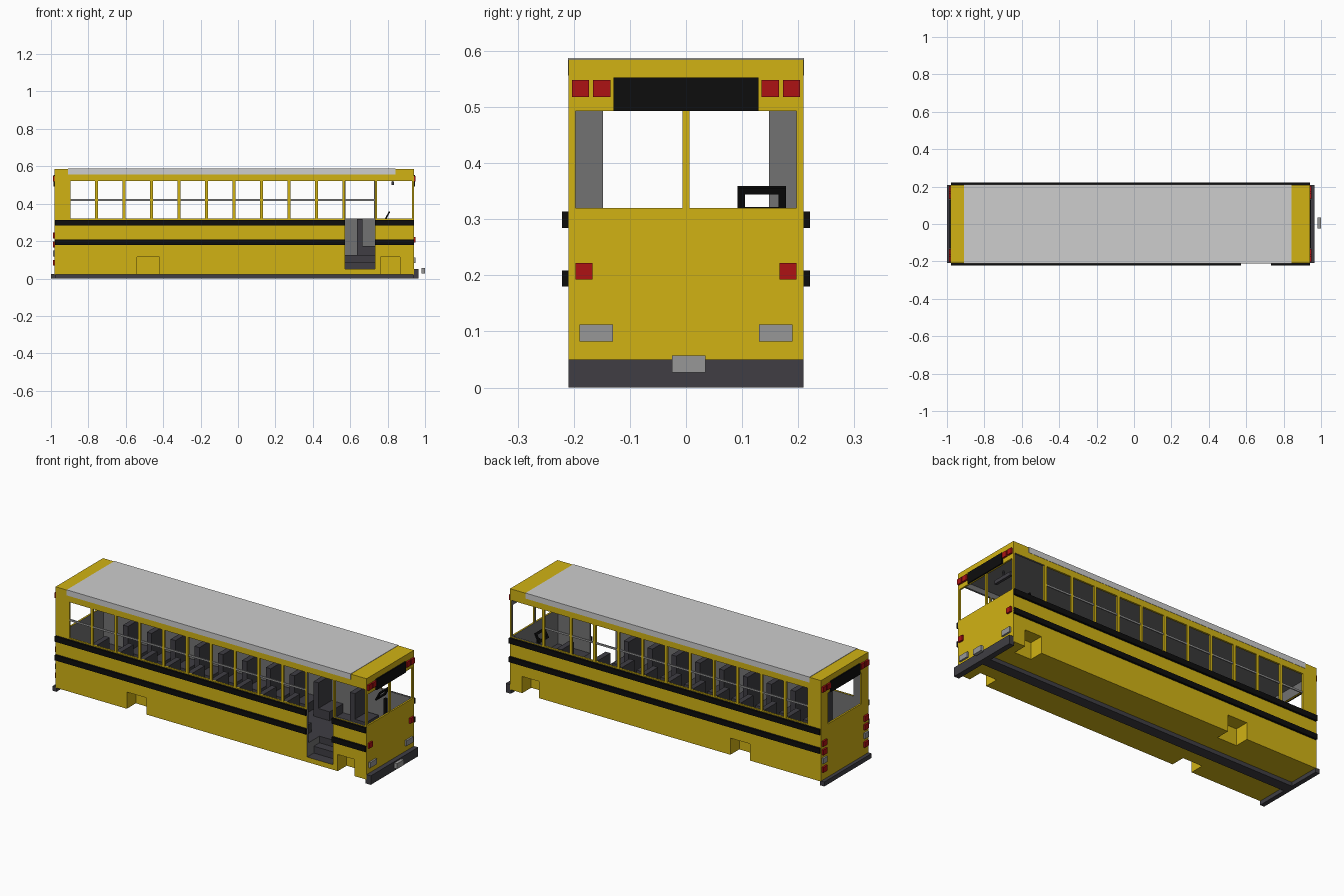
import bpy, bmesh, math
from mathutils import Matrix, Vector

if "Cube" in bpy.data.objects:
    bpy.data.objects.remove(bpy.data.objects["Cube"])


def mat(name, r, g, b):
    m = bpy.data.materials.new(name)
    m.diffuse_color = (r, g, b, 1)
    m.use_nodes = True
    m.node_tree.nodes["Principled BSDF"].inputs["Base Color"].default_value = m.diffuse_color
    return m


YELLOW = mat("bus_yellow", 0.64, 0.45, 0.007)
ROOF = mat("roof_grey", 0.61, 0.61, 0.61)
BLACK = mat("black", 0.004, 0.004, 0.004)
RED = mat("lamp_red", 0.42, 0.006, 0.007)
LAMP = mat("lamp_grey", 0.31, 0.31, 0.31)
INNER = mat("interior_grey", 0.17, 0.17, 0.17)
DARK = mat("dark_grey", 0.05, 0.048, 0.057)


def boxes(name, dims, material, tilt=0.0, at=(0, 0, 0)):
    """One object from boxes given as (x0, x1, y0, y1, z0, z1)."""
    bm = bmesh.new()
    for x0, x1, y0, y1, z0, z1 in dims:
        m = Matrix.Translation(((x0 + x1) / 2, (y0 + y1) / 2, (z0 + z1) / 2)) @ \
            Matrix.Diagonal((abs(x1 - x0), abs(y1 - y0), abs(z1 - z0), 1))
        bmesh.ops.create_cube(bm, size=1, matrix=m)
    bm.transform(Matrix.Translation(at) @ Matrix.Rotation(tilt, 4, 'Y'))
    me = bpy.data.meshes.new(name)
    bm.to_mesh(me)
    bm.free()
    me.materials.append(material)
    ob = bpy.data.objects.new(name, me)
    bpy.context.collection.objects.link(ob)
    return ob


# Body shell: a block with cabin, windows, door and wheel wells cut out
body = boxes("body", [(-0.98, 0.94, -0.209, 0.209, 0.022, 0.585)], YELLOW)
cuts = [(-0.97, 0.93, -0.1985, 0.1985, 0.125, 0.55),   # cabin
        (0.573, 0.732, -0.3, -0.1, 0.05, 0.522),       # door and stairwell
        (0.9, 1.1, -0.197, -0.006, 0.32, 0.493),       # windscreen halves
        (0.9, 1.1, 0.006, 0.197, 0.32, 0.493),
        (-1.1, -0.9, -0.148, 0.148, 0.32, 0.493)]      # rear window
pillars = [-0.757 + 0.147 * i for i in range(10)] + [0.735]
edges = [-0.903] + pillars + [0.938]
for a, b in zip(edges[:-1], edges[1:]):
    cuts.append((a + 0.0075, b - 0.0075, -0.3, 0.3, 0.32, 0.522))
for a, b in ((-0.54, -0.42), (0.762, 0.865)):
    for s in (-1, 1):
        cuts.append((a, b, min(s * 0.13, s * 0.3), max(s * 0.13, s * 0.3), -0.1, 0.115))

bpy.context.view_layer.objects.active = body
for c in cuts:
    cutter = boxes("cutter", [c], YELLOW)
    cutter.hide_render = True
    mod = body.modifiers.new("cut", 'BOOLEAN')
    mod.operation = 'DIFFERENCE'
    mod.solver = 'EXACT'
    mod.object = cutter
    bpy.ops.object.modifier_apply(modifier=mod.name)
    bpy.data.objects.remove(cutter)

# Colour the cabin lining, floor and stairwell by position
body.data.materials.clear()
for m in (YELLOW, INNER, DARK):
    body.data.materials.append(m)
for f in body.data.polygons:
    c = f.center
    f.material_index = 0
    if abs(c.y) < 0.2 and -0.971 < c.x < 0.931 and 0.12 < c.z < 0.56:
        f.material_index = 2 if f.normal.z > 0.9 and c.z < 0.2 else 1
    elif 0.57 < c.x < 0.735 and -0.2 < c.y < -0.09 and 0.04 < c.z < 0.126:
        f.material_index = 2
boxes("stair_step", [(0.573, 0.732, -0.15, -0.1, 0.05, 0.088)], DARK)

# Light roof panel wrapping slightly over the sides
boxes("roof_panel", [(-0.91, 0.843, -0.2105, 0.2105, 0.556, 0.587)], ROOF)

# Black side stripes, interrupted by the door on the right side
stripes = []
for z0, z1 in ((0.284, 0.314), (0.18, 0.209)):
    stripes += [(-0.978, 0.94, 0.208, 0.221, z0, z1),
                (-0.978, 0.573, -0.221, -0.208, z0, z1),
                (0.732, 0.94, -0.221, -0.208, z0, z1)]
boxes("side_stripes", stripes, BLACK)

# Window rails
boxes("window_rails", [(-0.9, 0.735, 0.2, 0.206, 0.415, 0.425),
                       (-0.9, 0.567, -0.206, -0.2, 0.415, 0.425)], LAMP)

# Bumpers, chassis rail and number plate
boxes("front_bumper", [(0.935, 0.966, -0.209, 0.209, 0, 0.05)], DARK)
boxes("rear_bumper", [(-1.0, -0.975, -0.209, 0.209, 0, 0.025)], DARK)
boxes("chassis_rail", [(-0.98, 0.94, -0.03, 0.03, 0, 0.024)], DARK)
boxes("front_plate", [(0.982, 1.0, -0.025, 0.035, 0.027, 0.057)], LAMP)

# Black sign panels above the front and rear windows
boxes("front_sign_panel", [(0.938, 0.947, -0.129, 0.129, 0.493, 0.553)], BLACK)
boxes("rear_sign_panel", [(-0.987, -0.978, -0.129, 0.129, 0.493, 0.553)], BLACK)


def lamps(name, x0, x1, specs, material):
    dims = []
    for y0, y1, z0, z1 in specs:
        dims += [(x0, x1, y0, y1, z0, z1), (x0, x1, -y1, -y0, z0, z1)]
    boxes(name, dims, material)


# Lamps on both ends, mirrored left and right
top = [(0.135, 0.166, 0.518, 0.548), (0.173, 0.203, 0.518, 0.548)]
lamps("front_red_lamps", 0.938, 0.95, top + [(0.167, 0.197, 0.193, 0.222)], RED)
lamps("headlights", 0.938, 0.95, [(0.13, 0.19, 0.082, 0.112)], LAMP)
lamps("rear_red_lamps", -0.99, -0.978,
      top + [(0.165, 0.2, z, z + 0.03) for z in (0.215, 0.167, 0.07)], RED)
lamps("rear_reversing_lamps", -0.99, -0.978, [(0.165, 0.2, 0.119, 0.149)], LAMP)


def seat(name, x, y0, y1):
    boxes(name, [(x, x + 0.03, y0, y1, 0.125, 0.318),
                 (x + 0.03, x + 0.1, y0, y1, 0.125, 0.175)], DARK)


# Seats
for i in range(9):
    for side, y0, y1 in (("left", 0.08, 0.198), ("right", -0.198, -0.08)):
        seat("seat_%s_%d" % (side, i + 1), 0.41 - 0.147 * i, y0, y1)
seat("driver_seat", 0.635, 0.08, 0.19)

# Steering wheel as a tilted square ring, with its column
h, w, t = 0.028, 0.043, 0.013
boxes("steering_wheel", [(-0.004, 0.004, -w, w, h - t, h), (-0.004, 0.004, -w, w, -h, t - h),
                         (-0.004, 0.004, -w, t - w, t - h, h - t),
                         (-0.004, 0.004, w - t, w, t - h, h - t)],
      BLACK, math.radians(28), (0.797, 0.135, 0.333))
boxes("steering_column", [(0.81, 0.825, 0.128, 0.142, 0.125, 0.312)], BLACK)

# Inside mirror
boxes("inside_mirror", [(0.82, 0.835, -0.06, 0.06, 0.5, 0.52),
                        (0.825, 0.83, -0.004, 0.004, 0.52, 0.551)], DARK)
